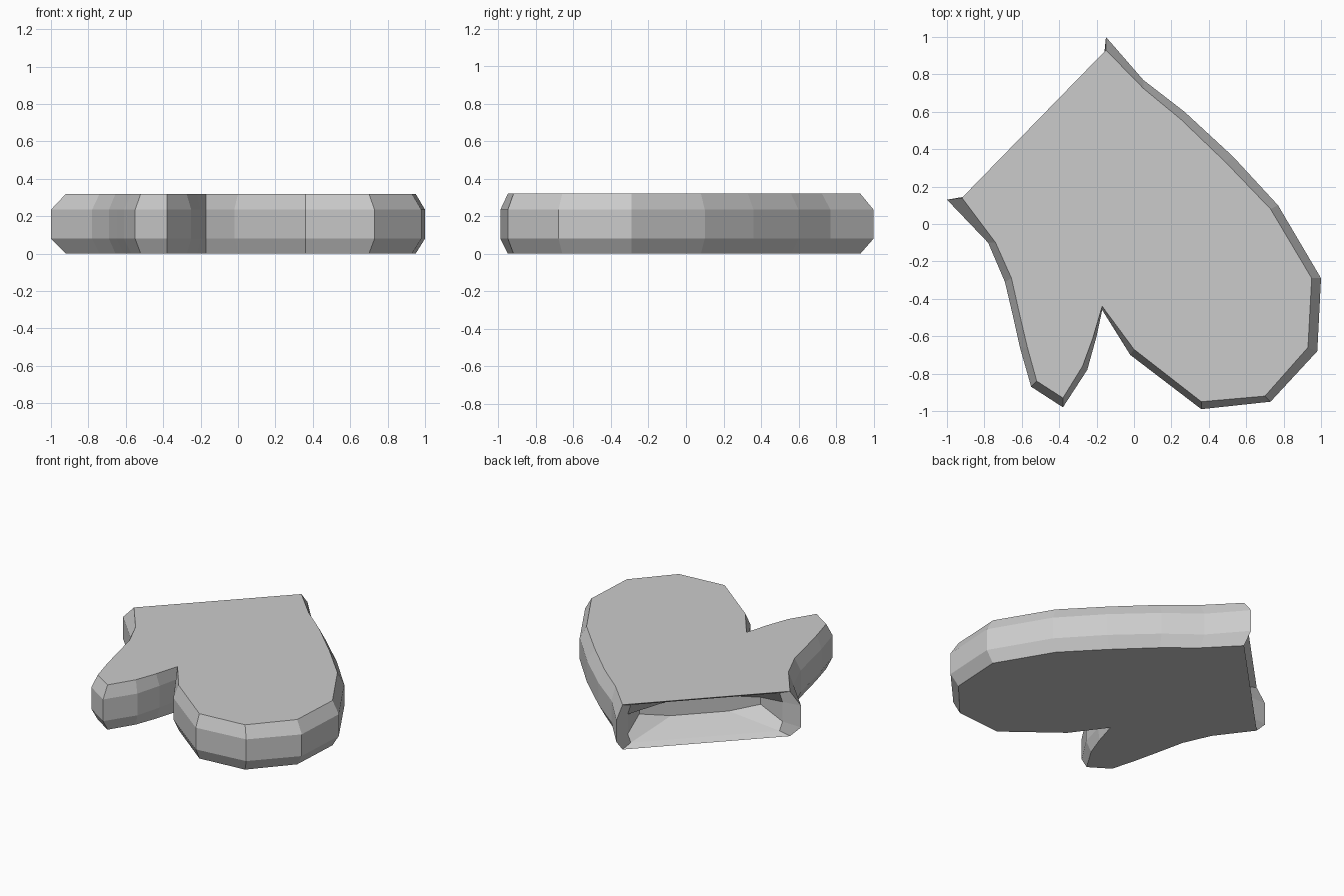
import bpy, bmesh
from mathutils import Vector

if "Cube" in bpy.data.objects:
    bpy.data.objects.remove(bpy.data.objects["Cube"])

# Mitten outlines from cuff corner to cuff corner: widest loop and flat-face loop
OUTER = [(-.15, 1), (.05, .77), (.27, .60), (.53, .36), (.77, .10), (1, -.29),
         (.98, -.68), (.73, -.95), (.36, -.99), (-.02, -.70), (-.17, -.46),
         (-.20, -.60), (-.25, -.78), (-.38, -.98), (-.55, -.87), (-.61, -.66),
         (-.65, -.48), (-.69, -.31), (-.78, -.10), (-1, .13)]
INNER = [(-.15, .93), (.05, .725), (.25, .56), (.49, .33), (.73, .08), (.95, -.29),
         (.93, -.66), (.70, -.92), (.36, -.95), (0, -.67), (-.17, -.44),
         (-.22, -.61), (-.275, -.76), (-.38, -.93), (-.52, -.84), (-.57, -.66),
         (-.61, -.49), (-.655, -.29), (-.74, -.10), (-.92, .14)]

bm = bmesh.new()


def bridge(a, b, closed):
    n = len(a)
    for i in range(n if closed else n - 1):
        j = (i + 1) % n
        bm.faces.new((a[i], a[j], b[j], b[i]))


# Palm, back and chamfered sides
rows = [[bm.verts.new((x, y, z)) for x, y in pts]
        for pts, z in ((INNER, 0), (OUTER, .08), (OUTER, .235), (INNER, .32))]
for lower, upper in zip(rows, rows[1:]):
    bridge(lower, upper, False)
bm.faces.new(rows[0])
bm.faces.new(rows[-1])

# Cuff opening: tapered pocket sunk into the open end
rim = [r[0] for r in rows] + [r[-1] for r in reversed(rows)]
left, right = Vector((-.92, .14, 0)), Vector((-.15, .93, 0))
mid = (left + right) / 2
along = (right - left).normalized()
inward = Vector((along.y, -along.x, 0))


def pocket_ring(depth, half_flat, half_mid, zs):
    side = list(zip((half_flat, half_mid, half_mid, half_flat), zs))
    uz = side + [(-u, z) for u, z in reversed(side)]
    return [bm.verts.new(mid + along * u + inward * depth + Vector((0, 0, z)))
            for u, z in uz]


mouth = pocket_ring(.04, .49, .51, (.025, .09, .23, .295))
end = pocket_ring(.22, .19, .40, (.11, .14, .19, .22))
bridge(rim, mouth, True)
bridge(mouth, end, True)
bm.faces.new(end)

bmesh.ops.recalc_face_normals(bm, faces=bm.faces)
mesh = bpy.data.meshes.new("mitten")
bm.to_mesh(mesh)
bm.free()
bpy.context.collection.objects.link(bpy.data.objects.new("mitten", mesh))
